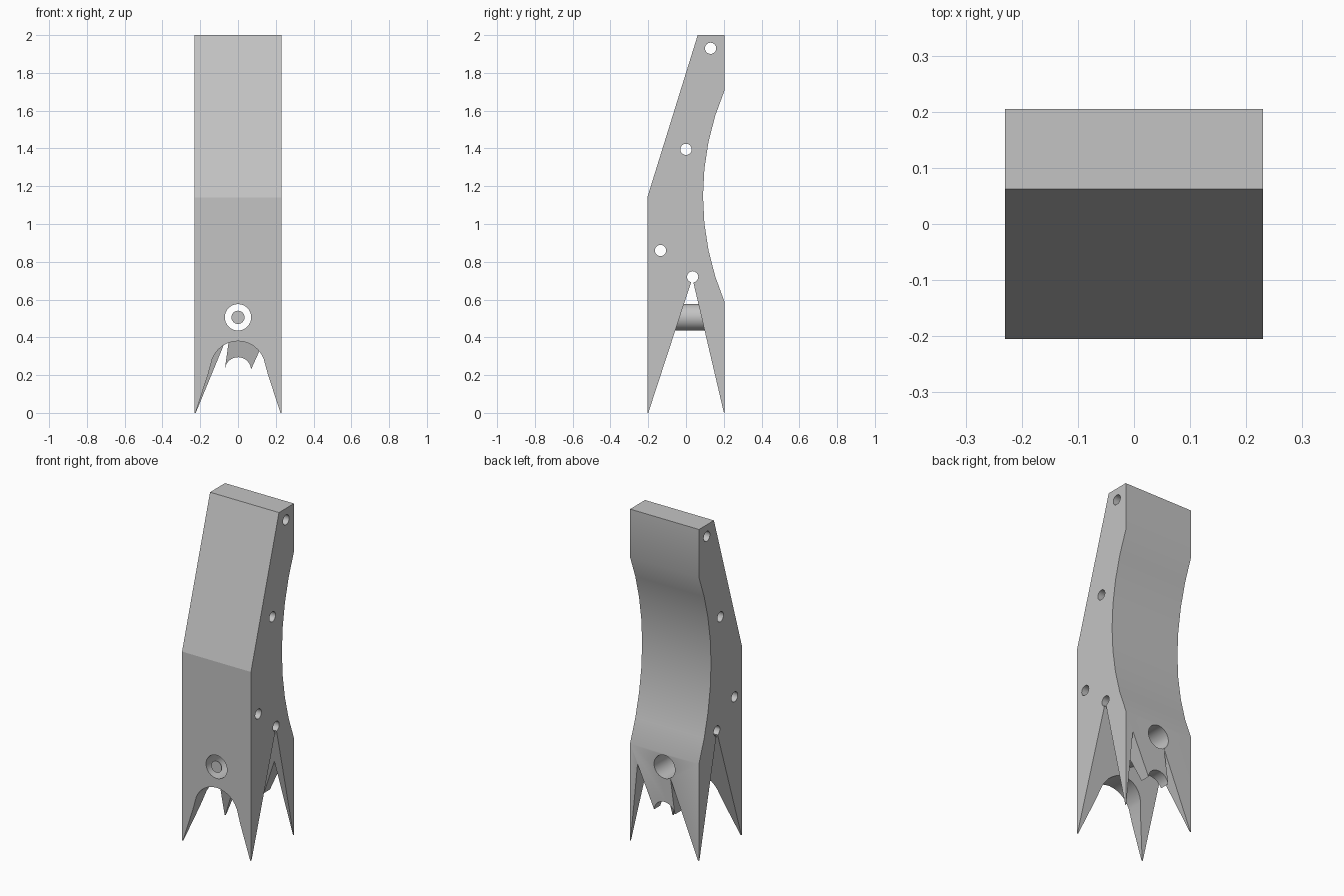
import bpy, bmesh, math
from mathutils import Vector

if "Cube" in bpy.data.objects:
    bpy.data.objects.remove(bpy.data.objects["Cube"])

HALF_X, HALF_Y = 0.23, 0.205

grey = bpy.data.materials.new("plain grey")
grey.use_nodes = True
colour = (0.55, 0.55, 0.55, 1)
grey.diffuse_color = colour
grey.node_tree.nodes["Principled BSDF"].inputs["Base Color"].default_value = colour


def arc(cu, cv, r, start, end, steps):
    """Points along an arc, angles in degrees."""
    angles = [math.radians(start + (end - start) * i / steps) for i in range(steps + 1)]
    return [(cu + r * math.cos(a), cv + r * math.sin(a)) for a in angles]


def prism(name, outline, axis, lo, hi, caps=True):
    """Extrude an outline along x (outline is y,z) or along y (outline is x,z)."""
    def place(p, d):
        return Vector((d, p[0], p[1])) if axis == "x" else Vector((p[0], d, p[1]))
    bm = bmesh.new()
    a = [bm.verts.new(place(p, lo)) for p in outline]
    b = [bm.verts.new(place(p, hi)) for p in outline]
    n = len(outline)
    for i in range(n):
        j = (i + 1) % n
        bm.faces.new((a[i], a[j], b[j], b[i]))
    if caps:
        bm.faces.new(a[::-1])
        bm.faces.new(b)
    bmesh.ops.recalc_face_normals(bm, faces=bm.faces[:])
    mesh = bpy.data.meshes.new(name)
    bm.to_mesh(mesh)
    bm.free()
    mesh.materials.append(grey)
    obj = bpy.data.objects.new(name, mesh)
    bpy.context.collection.objects.link(obj)
    return obj


def activate(obj):
    bpy.ops.object.select_all(action="DESELECT")
    obj.select_set(True)
    bpy.context.view_layer.objects.active = obj


def cut(body, cutter):
    cutter.hide_render = True
    activate(body)
    mod = body.modifiers.new("cut", "BOOLEAN")
    mod.operation, mod.solver, mod.object = "DIFFERENCE", "EXACT", cutter
    bpy.ops.object.modifier_apply(modifier=mod.name)
    bpy.data.objects.remove(cutter)


# Bent block with a hollow back
hollow = arc(1.523, 1.148, 1.433, 156.9, 203.1, 8)
hollow[0], hollow[-1] = (HALF_Y, 1.71), (HALF_Y, 0.585)
outline = [(-HALF_Y, 0), (-HALF_Y, 1.14), (0.062, 2), (HALF_Y, 2)] + hollow + [(HALF_Y, 0)]
body = prism("body", outline, "x", -HALF_X, HALF_X)

# Side notch that parts the front and back legs
notch = [(-0.203, -0.01), (0.028, 0.695), (0.038, 0.695), (0.203, -0.01)]
cut(body, prism("notch_cutter", notch, "x", -0.4, 0.4))

# Arched opening between the front legs
tip = HALF_X - 0.002
arch = arc(0, 0.235, 0.145, 160, 20, 12)
front_gap = [(-tip, -0.01), (-0.158, 0.205)] + arch + [(0.158, 0.205), (tip, -0.01)]
cut(body, prism("front_gap_cutter", front_gap, "y", -0.4, 0.02))

# Toothed opening between the back legs
teeth = arc(0, 0.225, 0.07, 170, 5, 10)
back_gap = [(-tip, -0.01), (-0.04, 0.445)] + teeth + [(0.18, 0.475), (tip, -0.01)]
cut(body, prism("back_gap_cutter", back_gap, "y", 0.02, 0.4))

# Bolt holes across the sides
for y, z in [(0.13, 1.93), (0, 1.395), (-0.135, 0.86), (0.035, 0.72)]:
    cut(body, prism("bolt_cutter", arc(y, z, 0.03, 0, 337.5, 15), "x", -0.4, 0.4))

# Large hole from front to back
BORE_Z, BORE_R = 0.506, 0.07
bore = arc(0, BORE_Z, BORE_R, 0, 348.75, 31)
cut(body, prism("bore_cutter", bore, "y", -0.4, 0.4))

# Smooth back, crisp front crease
activate(body)
bpy.ops.object.shade_smooth_by_angle(angle=math.radians(30))
for edge in body.data.edges:
    ends = [body.data.vertices[i].co for i in edge.vertices]
    if all(abs(c.z - 1.14) < 0.002 and c.y < -0.2 for c in ends):
        edge.use_edge_sharp = True

# Thin sleeve that carries the large hole across the notch
sleeve = prism("sleeve", arc(0, BORE_Z, BORE_R + 0.0003, 0, 348.75, 31), "y", -0.058, 0.1, caps=False)
activate(sleeve)
bpy.ops.object.shade_smooth_by_angle(angle=math.radians(30))

# Small disc in the front mouth of the hole
prism("front_disc", arc(0, BORE_Z, 0.035, 0, 345, 23), "y", -HALF_Y, -HALF_Y + 0.004)
